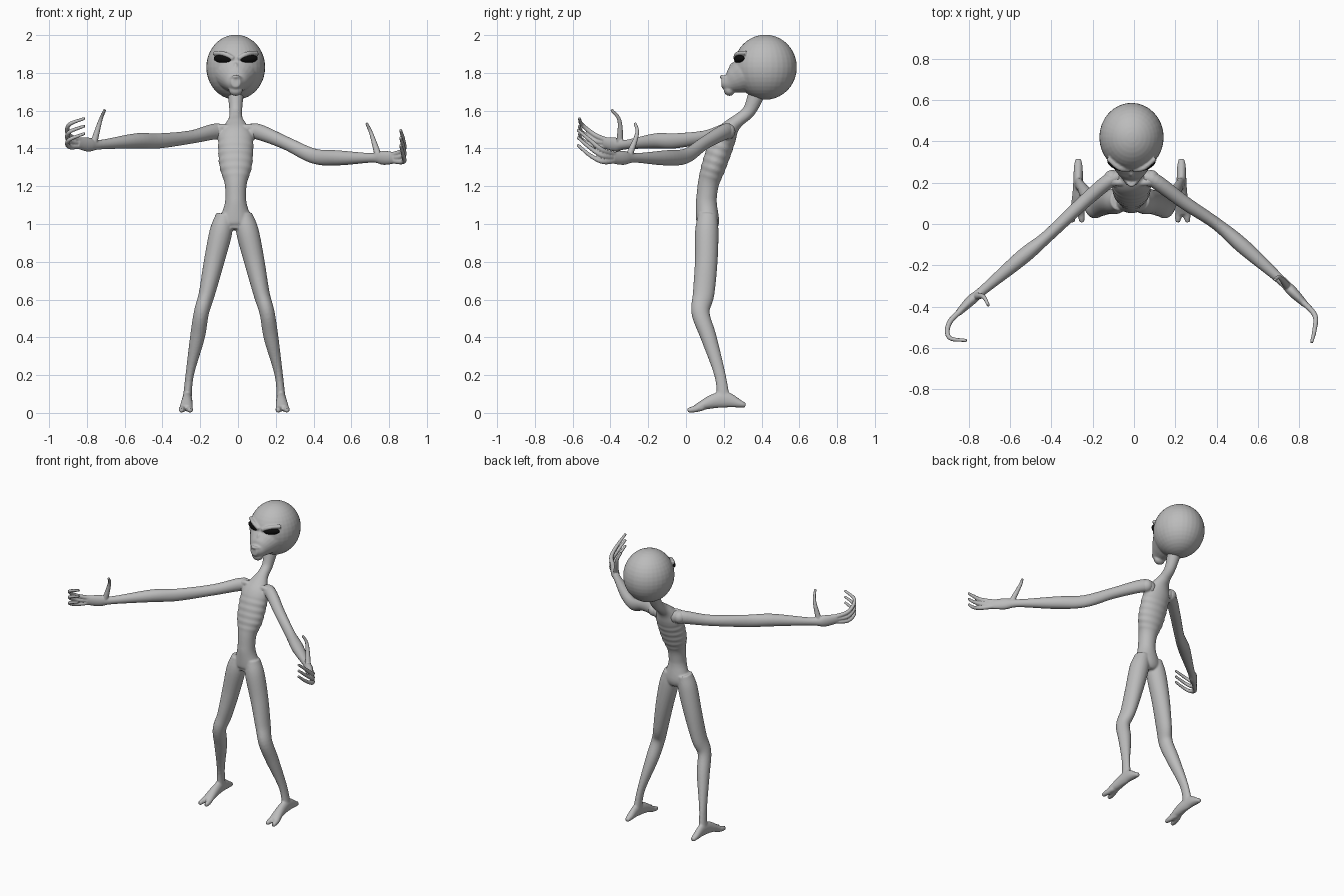
import bpy, bmesh, math
from mathutils import Vector, Matrix

if "Cube" in bpy.data.objects:
    bpy.data.objects.remove(bpy.data.objects["Cube"])

AXIS_X, AXIS_Z = Vector((1, 0, 0)), Vector((0, 0, 1))
CM = 0.01  # shape sizes below are in hundredths of a unit
BODY_X, LEG_X = -1.2, -2


def material(name, value, rough):
    mat = bpy.data.materials.new(name)
    mat.use_nodes = True
    mat.diffuse_color = (value, value, value, 1)
    shader = mat.node_tree.nodes["Principled BSDF"]
    shader.inputs["Base Color"].default_value = mat.diffuse_color
    shader.inputs["Roughness"].default_value = rough
    return mat


skin = material("grey skin", 0.5, 0.6)
black = material("eye black", 0.004, 0.4)


def spline(stations, steps):
    """Smooth curve passing through every station."""
    points = [Vector(s) * CM for s in stations]
    points = [points[0] * 2 - points[1], *points, points[-1] * 2 - points[-2]]
    result = []
    for a, b, c, d in zip(points, points[1:], points[2:], points[3:]):
        for k in range(steps):
            t = k / steps
            result.append(b + (c - a) * t / 2 + (a - b * 2.5 + c * 2 - d / 2) * t * t
                          + (b * 3 - a - c * 3 + d) * t ** 3 / 2)
    return result + [points[-2]]


def no_ripple(z):
    return 1


def ribs(z):
    return 1 + 0.022 * math.sin((z - 1.24) * math.tau / 0.04) if 1.24 < z < 1.44 else 1


def tube(bm, stations, ref=AXIS_X, steps=6, sides=24, ripple=no_ripple):
    """Closed loft; a station is x, y, z, half size along ref, half size across."""
    samples = spline(stations, steps)
    centers = [Vector(s[:3]) for s in samples]
    last = len(samples) - 1
    rings = []
    for i, (center, sample) in enumerate(zip(centers, samples)):
        tangent = (centers[min(i + 1, last)] - centers[max(i - 1, 0)]).normalized()
        along = (ref - tangent * ref.dot(tangent)).normalized()
        across = tangent.cross(along)
        along, across = (along * sample[3] * ripple(center.z),
                         across * sample[4] * ripple(center.z))
        angles = [math.tau * j / sides for j in range(sides)]
        rings.append([bm.verts.new(center + along * math.cos(a) + across * math.sin(a))
                      for a in angles])
    for lower, upper in zip(rings, rings[1:]):
        for j in range(sides):
            n = (j + 1) % sides
            bm.faces.new((lower[j], lower[n], upper[n], upper[j]))
    bm.faces.new(rings[0][::-1])
    bm.faces.new(rings[-1])


def round_tube(bm, points, radii, ref=AXIS_Z):
    tube(bm, [(*p, r, r) for p, r in zip(points, radii)], ref, sides=12)


def ball(bm, center, radii, turn=Matrix.Identity(4)):
    place = Matrix.Translation(Vector(center) * CM)
    size = Matrix.Diagonal((*(Vector(radii) * CM), 1))
    bmesh.ops.create_uvsphere(bm, u_segments=32, v_segments=20, radius=1,
                              matrix=place @ turn @ size)


def finish(bm, name, mat):
    bmesh.ops.recalc_face_normals(bm, faces=bm.faces)
    for face in bm.faces:
        face.smooth = True
    mesh = bpy.data.meshes.new(name)
    bm.to_mesh(mesh)
    bm.free()
    mesh.materials.append(mat)
    obj = bpy.data.objects.new(name, mesh)
    bpy.context.collection.objects.link(obj)
    return obj


def fuse(obj, voxel, passes):
    """Merge overlapping volumes into one soft skin."""
    remesh = obj.modifiers.new("Fuse", 'REMESH')
    remesh.mode = 'VOXEL'
    remesh.voxel_size = voxel
    remesh.use_smooth_shade = True
    soften = obj.modifiers.new("Soften", 'SMOOTH')
    soften.factor = 0.5
    soften.iterations = passes


# Torso and neck
bm = bmesh.new()
torso = [(11, 97, 5, 4.5), (11.5, 101, 8.5, 6), (10.8, 110, 6, 5.6), (11, 115, 5.5, 5.4),
         (12, 122, 6, 5.6), (14.5, 130, 8.5, 6.4), (18, 140, 9.3, 6.6), (21, 147, 9, 6),
         (24.5, 152, 6, 4.2), (28.5, 155.5, 3.8, 3.4), (33.5, 160, 3.4, 3.5), (37.5, 169, 4.2, 4.5)]
tube(bm, [(BODY_X, *s) for s in torso], steps=12, sides=40, ripple=ribs)

# Legs, feet, toes, collarbones and shoulders
leg = [(5, 11.5, 105, 4.5, 5), (7, 11, 96, 6, 6.2), (10.7, 10.7, 80, 5.4, 6), (14.5, 9.3, 63, 4.3, 5.7),
       (17.4, 7.7, 53, 4, 4.8), (19.5, 12, 40, 3.9, 4.2), (23.6, 18, 20, 2.2, 3), (25, 20, 6, 2.4, 3.5)]
foot = [(25, 31.5, 4, 1.4, 1.2), (25, 28, 5, 2.1, 2.2), (25, 21, 7, 2.4, 4.2),
        (25, 14, 6, 2.9, 3.7), (25.5, 5, 2.5, 3.6, 1.7)]
toe_points, toe_radii = [(1, 9, 3), (2, 4.5, 2), (2.4, .8, 1.3)], (1.8, 1.8, 1.2)
collar = [(1.2, 20, 150), (6, 20, 151.5), (11, 21, 150)]
for side in (1, -1):
    for limb in (leg, foot):
        tube(bm, [(LEG_X + side * x, *rest) for x, *rest in limb])
    for spread in (1, -1):
        round_tube(bm, [(LEG_X + side * 25.6 + spread * x, y, z) for x, y, z in toe_points], toe_radii)
    round_tube(bm, [(BODY_X + side * x, y, z) for x, y, z in collar], (1.5, 1.6, 3))
    ball(bm, (BODY_X + side * 9.5, 22, 149), (4, 4.2, 4.2))
fuse(finish(bm, "body", skin), 0.006, 4)

# Arms with a curled hand, each posed on its own
arm_sizes = [(3.5, 3), (4.2, 3.6), (3.5, 3.3), (4, 3), (4, 3.7), (2.5, 2.3), (3.7, 2.5), (3, 1.6)]
right_path = [(-6, 23, 148), (-12, 21, 149), (-25, 10, 146), (-42, -6, 144),
              (-54, -16, 144), (-73, -32, 142), (-79, -37, 142), (-85, -43, 143)]
left_path = [(4, 23, 148), (10, 21, 149), (25, 10, 143), (40, 0, 136),
             (53, -11, 135), (71, -27, 135), (77, -33, 135), (83, -39, 135)]


def make_arm(name, side, path, thumb_tip, finger_tip):
    bm = bmesh.new()
    tube(bm, [(*p, *size) for p, size in zip(path, arm_sizes)], AXIS_Z)
    wrist, palm, palm_end = [Vector(p) for p in path[-3:]]
    thumb_tip, finger_tip = Vector(thumb_tip), Vector(finger_tip)
    # thumb
    root = wrist.lerp(palm, 0.6)
    bend = root.lerp(thumb_tip, 0.6) + Vector((0, 2.5, 1.5))
    round_tube(bm, (root, bend, thumb_tip), (2, 1.1, .8), AXIS_X)
    # three fanned fingers
    for row in (-1, 0, 1):
        start = palm.lerp(palm_end, 0.6) + AXIS_Z * row * 1.3
        knuckle = palm_end + Vector((side * 4.5, -5, 1 + row * 3))
        joint = palm_end + Vector((side * 4.5, -12, 5.5 + row * 4))
        round_tube(bm, (start, knuckle, joint, finger_tip + AXIS_Z * row * 4), (1.5, 1.3, 1.1, .8))
    fuse(finish(bm, name, skin), 0.004, 3)


make_arm("right_arm", -1, right_path, (-70.5, -39.5, 160.5), (-81, -56.5, 152))
make_arm("left_arm", 1, left_path, (68, -27, 153.5), (86, -57.5, 146))

# Head: cranium, muzzle, chin, nose, lip and brows
bm = bmesh.new()
ball(bm, (BODY_X, 42, 183), (15.6, 16.7, 17.2))
muzzle = [(40, 182, 12, 12), (32, 179, 11.2, 10), (26.5, 176.5, 8, 7.6),
          (22.5, 175, 5, 5.2), (18.8, 175, 2.4, 2.6)]
tube(bm, [(BODY_X, *s) for s in muzzle])
ball(bm, (BODY_X, 23, 171), (3.7, 3, 3.2))
ball(bm, (BODY_X, 25, 182.5), (1.5, 2.2, 3))
round_tube(bm, [(BODY_X + x, 18.8 + abs(x), 178 - abs(x) / 3) for x in (-3.5, 0, 3.5)], (.8, 1, .8))
brow = [(1.2, 26.2, 187.5), (6, 27.2, 190), (11.5, 31.8, 190.5)]
for side in (1, -1):
    round_tube(bm, [(BODY_X + side * x, y, z) for x, y, z in brow], (1.3, 1.3, 1.2))
fuse(finish(bm, "head", skin), 0.005, 5)

# Almond eyes
for side, name in ((1, "left_eye"), (-1, "right_eye")):
    bm = bmesh.new()
    turn = (Matrix.Rotation(side * math.radians(24), 4, 'Z')
            @ Matrix.Rotation(-side * math.radians(4), 4, 'Y'))
    ball(bm, (BODY_X + side * 6.8, 28.2, 187.4), (5.2, 2, 2.2), turn)
    finish(bm, name, black)
